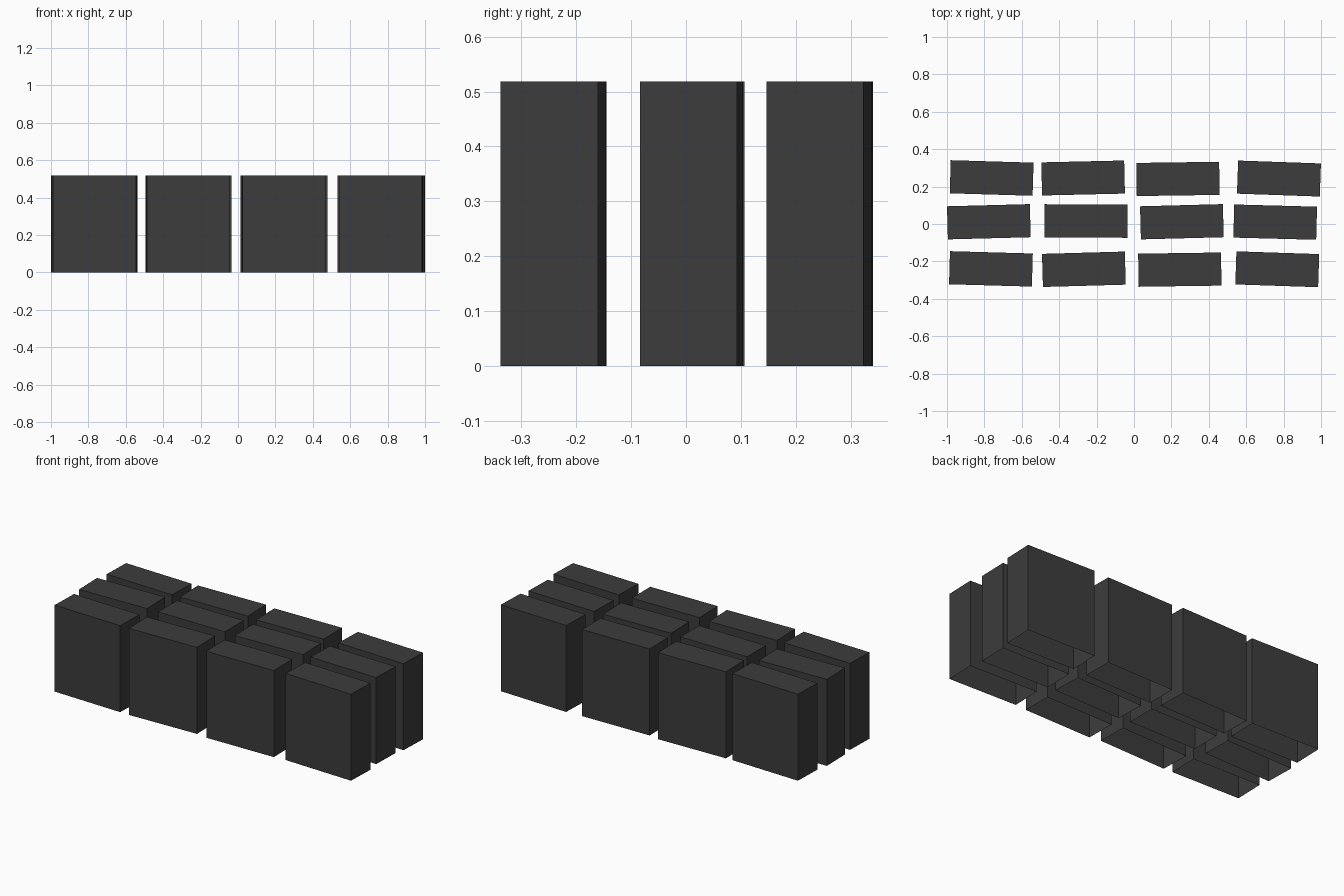
import bpy
import bmesh
from math import radians
from mathutils import Matrix

cube = bpy.data.objects.get("Cube")
if cube:
    bpy.data.objects.remove(cube, do_unlink=True)

WIDTH, DEPTH, HEIGHT = 0.443, 0.177, 0.518

# One dark grey for every block
grey = bpy.data.materials.new("dark_grey")
grey.use_nodes = True
colour = (0.045, 0.045, 0.045, 1)
grey.diffuse_color = colour
grey.node_tree.nodes["Principled BSDF"].inputs["Base Color"].default_value = colour


def add_block(name, x, y, turn):
    """Slightly turned upright box, open underneath."""
    bm = bmesh.new()
    bmesh.ops.create_cube(bm, size=1, matrix=Matrix.Translation((0, 0, HEIGHT / 2))
                          @ Matrix.Diagonal((WIDTH, DEPTH, HEIGHT, 1)))
    bm.normal_update()
    underside = [f for f in bm.faces if f.normal.z < -0.5]
    bmesh.ops.delete(bm, geom=underside, context='FACES_ONLY')
    mesh = bpy.data.meshes.new(name)
    bm.to_mesh(mesh)
    bm.free()
    mesh.materials.append(grey)
    block = bpy.data.objects.new(name, mesh)
    block.location = (x, y, 0)
    block.rotation_euler.z = radians(turn)
    bpy.context.collection.objects.link(block)


# Each row runs from the right end to the left end: x, y, turn in degrees
rows = {
    "back": [(-0.761, 0.246, -1.7), (-0.272, 0.246, 1.3), (0.235, 0.241, 0.8), (0.775, 0.243, -2)],
    "middle": [(-0.776, 0.012, 1.5), (-0.257, 0.016, -0.3), (0.256, 0.012, 1.5), (0.755, 0.01, -1.5)],
    "front": [(-0.765, -0.24, -1.6), (-0.268, -0.242, 1.6), (0.245, -0.244, 0.8), (0.766, -0.242, -1.9)],
}
for row, blocks in rows.items():
    for number, place in enumerate(blocks, 1):
        add_block(f"{row}_block_{number}", *place)
